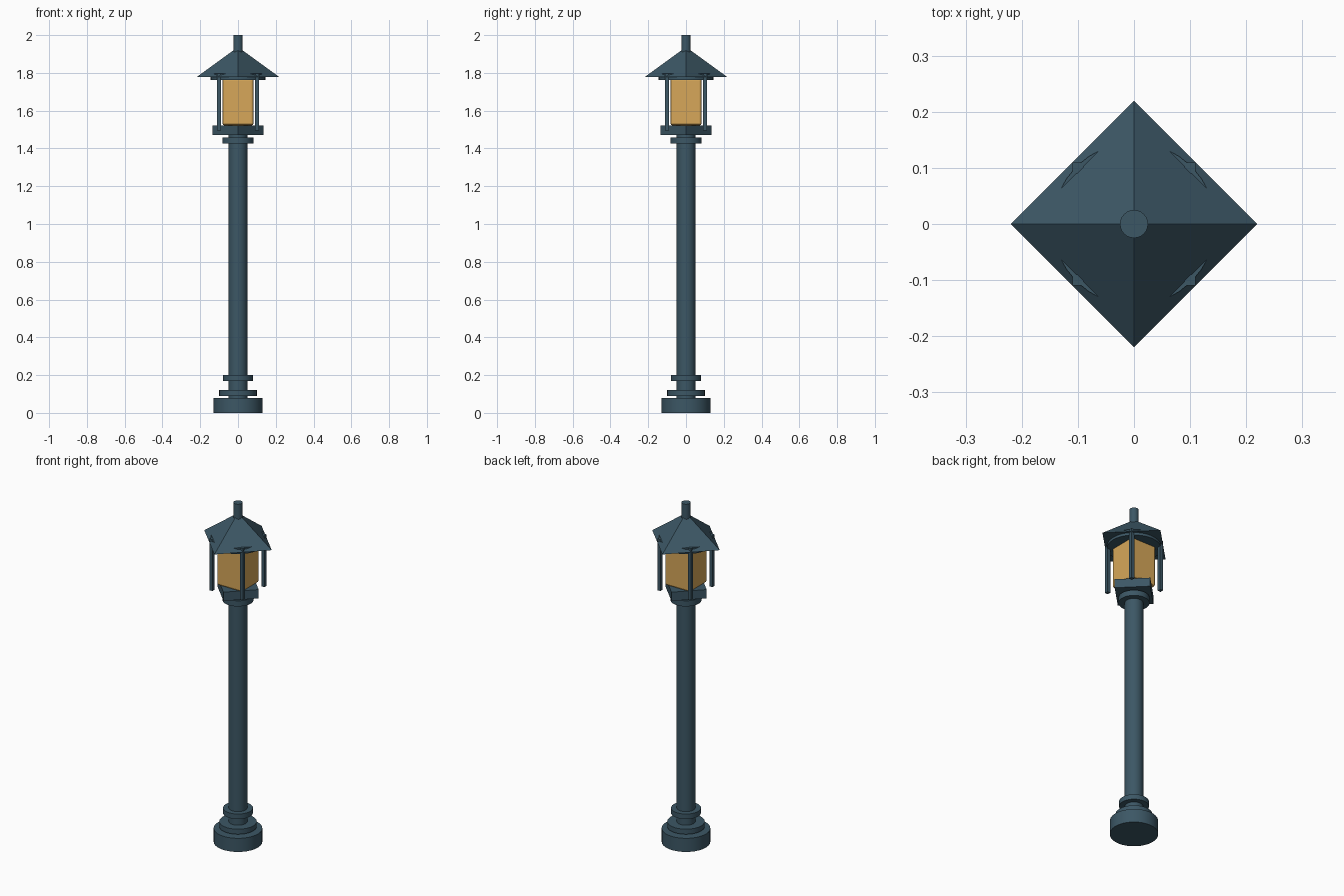
import bpy
import math

if "Cube" in bpy.data.objects:
    bpy.data.objects.remove(bpy.data.objects["Cube"])


def material(name, rgb):
    m = bpy.data.materials.new(name)
    m.diffuse_color = (*rgb, 1.0)
    m.use_nodes = True
    m.node_tree.nodes["Principled BSDF"].inputs["Base Color"].default_value = m.diffuse_color
    return m


steel = material("slate_steel", (0.045, 0.095, 0.13))
amber = material("amber_glass", (0.68, 0.39, 0.10))


def finish(name, mat, smooth=False):
    ob = bpy.context.object
    ob.name = name
    ob.data.materials.append(mat)
    if smooth:
        bpy.ops.object.shade_smooth_by_angle(angle=math.radians(30))
    return ob


def cylinder(name, radius, z0, z1, sides=32):
    bpy.ops.mesh.primitive_cylinder_add(vertices=sides, radius=radius, depth=z1 - z0,
                                        location=(0, 0, (z0 + z1) / 2))
    return finish(name, steel, sides > 4)


def box(name, x, y, half, z0, z1, mat):
    bpy.ops.mesh.primitive_cube_add(size=1, location=(x, y, (z0 + z1) / 2))
    bpy.context.object.scale = (half * 2, half * 2, z1 - z0)
    bpy.ops.object.transform_apply(location=False, rotation=False, scale=True)
    return finish(name, mat)


# Foot, column and collars
cylinder("base", 0.13, 0.0, 0.08)
cylinder("base_step", 0.10, 0.09, 0.12)
cylinder("lower_collar", 0.08, 0.17, 0.20)
cylinder("column", 0.05, 0.04, 1.49, 24)
cylinder("upper_collar", 0.083, 1.425, 1.458)

# Diamond platform carrying the lantern
cylinder("platform", 0.135, 1.47, 1.522, 4)

# Glowing lantern body with softened edges
glass = box("lantern_glass", 0, 0, 0.083, 1.522, 1.772, amber)
bevel = glass.modifiers.new("soft_edges", 'BEVEL')
bevel.width = 0.012
bevel.segments = 2

# Four corner posts
for x in (-0.1, 0.1):
    for y in (-0.1, 0.1):
        box("corner_post", x, y, 0.01, 1.495, 1.798, steel)

# Round plate, pyramid roof and finial
cylinder("roof_plate", 0.145, 1.762, 1.797)
bpy.ops.mesh.primitive_cone_add(vertices=4, radius1=0.22, radius2=0, depth=0.16,
                                location=(0, 0, 1.857))
finish("roof", steel)
cylinder("finial", 0.025, 1.90, 2.0, 24)
